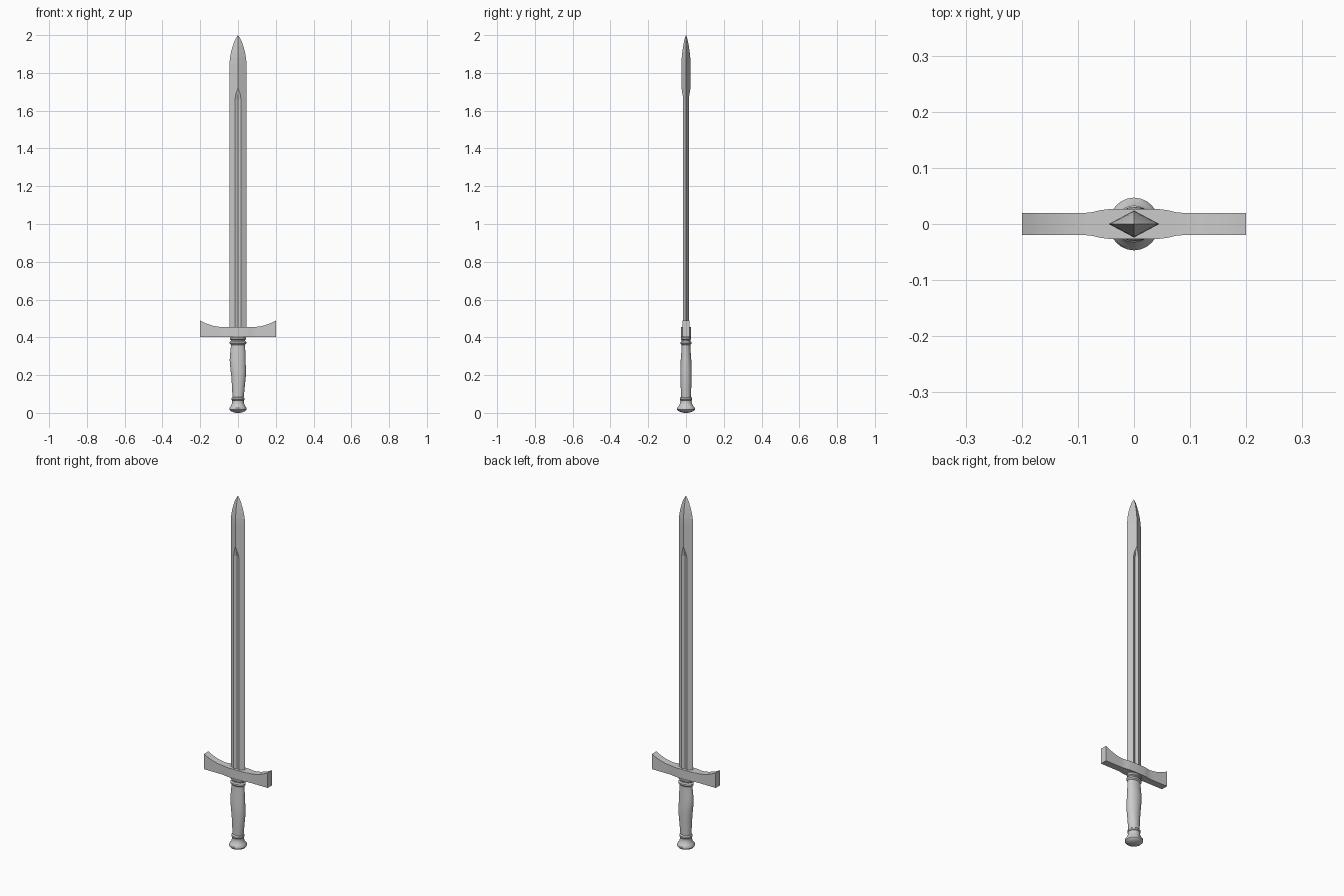
import bpy, bmesh, math

if "Cube" in bpy.data.objects:
    bpy.data.objects.remove(bpy.data.objects["Cube"])


def loft(name, rings, smooth=False):
    """Skin a list of equally sized closed rings and cap both ends."""
    bm = bmesh.new()
    loops = [[bm.verts.new(p) for p in ring] for ring in rings]
    n = len(loops[0])
    for a, b in zip(loops, loops[1:]):
        for i in range(n):
            j = (i + 1) % n
            bm.faces.new((a[i], a[j], b[j], b[i]))
    bm.faces.new(loops[0][::-1])
    bm.faces.new(loops[-1])
    bmesh.ops.remove_doubles(bm, verts=bm.verts, dist=0.00005)
    bmesh.ops.recalc_face_normals(bm, faces=bm.faces)
    mesh = bpy.data.meshes.new(name)
    bm.to_mesh(mesh)
    bm.free()
    ob = bpy.data.objects.new(name, mesh)
    bpy.context.collection.objects.link(ob)
    if smooth:
        bpy.ops.object.select_all(action='DESELECT')
        bpy.context.view_layer.objects.active = ob
        ob.select_set(True)
        bpy.ops.object.shade_smooth_by_angle(angle=math.radians(35))
    return ob


# Blade: diamond section with a fuller that closes to a point below the tip
W, T = 0.045, 0.024


def blade_ring(z, w, f, floor):
    t = T * w / W
    yf = t * (1 - f / w)
    return [(w, 0, z), (f, yf, z), (0, floor, z), (-f, yf, z),
            (-w, 0, z), (-f, -yf, z), (0, -floor, z), (f, -yf, z)]


rings = [blade_ring(0.43, W, 0.016, 0.008), blade_ring(1.66, W, 0.016, 0.008),
         blade_ring(1.685, W, 0.012, 0.014), blade_ring(1.72, W, 0.0002, T)]
for z, w in [(1.85, 0.045), (1.88, 0.0425), (1.91, 0.037), (1.94, 0.029),
             (1.97, 0.018), (1.985, 0.0105), (2.0, 0.0005)]:
    rings.append(blade_ring(z, w, 0.0002 * w / W, T * w / W))
loft("blade", rings)

# Crossguard: flat underside, upswept ends, wider middle
half = [(0, 0.0265, 0.455), (0.045, 0.0265, 0.455), (0.06, 0.0245, 0.455),
        (0.075, 0.021, 0.455), (0.09, 0.0195, 0.455), (0.11, 0.0195, 0.457),
        (0.13, 0.0195, 0.461), (0.15, 0.0195, 0.467), (0.17, 0.0195, 0.474),
        (0.185, 0.0195, 0.481), (0.2, 0.0195, 0.489)]
stations = [(-x, y, z) for x, y, z in half[:0:-1]] + half
loft("crossguard", [[(x, -y, 0.403), (x, y, 0.403), (x, y, z), (x, -y, z)]
                    for x, y, z in stations], True)


# Handle parts: stacked elliptical rings of (z, x radius, y radius, x shift)
def turned(name, profile, n=24):
    ang = [2 * math.pi * i / n for i in range(n)]
    loft(name, [[(cx + rx * math.cos(a), ry * math.sin(a), z) for a in ang]
                for z, rx, ry, cx in profile], True)


def band(name, z0, z1, rx, ry):
    b = (z1 - z0) * 0.3
    turned(name, [(z0, rx - b, ry - b, 0), (z0 + b, rx, ry, 0),
                  (z1 - b, rx, ry, 0), (z1, rx - b, ry - b, 0)])


turned("grip", [(0.07, 0.029, 0.026, 0), (0.1, 0.031, 0.027, 0.001),
                (0.14, 0.034, 0.028, 0.002), (0.19, 0.038, 0.03, 0.003),
                (0.23, 0.041, 0.03, 0.001), (0.28, 0.042, 0.028, -0.002),
                (0.32, 0.040, 0.025, -0.001), (0.36, 0.037, 0.023, 0),
                (0.41, 0.037, 0.023, 0)])
band("collar_lower", 0.360, 0.382, 0.044, 0.029)
band("collar_upper", 0.384, 0.405, 0.042, 0.027)
band("pommel_band", 0.064, 0.084, 0.034, 0.033)

# Pommel: flared knob with a shallow domed base
turned("pommel", [(0.0, 0.010, 0.010, 0), (0.004, 0.026, 0.026, 0),
                  (0.010, 0.039, 0.040, 0), (0.017, 0.045, 0.047, 0),
                  (0.026, 0.045, 0.047, 0), (0.034, 0.040, 0.041, 0),
                  (0.044, 0.034, 0.034, 0), (0.056, 0.031, 0.030, 0),
                  (0.066, 0.032, 0.031, 0)])
